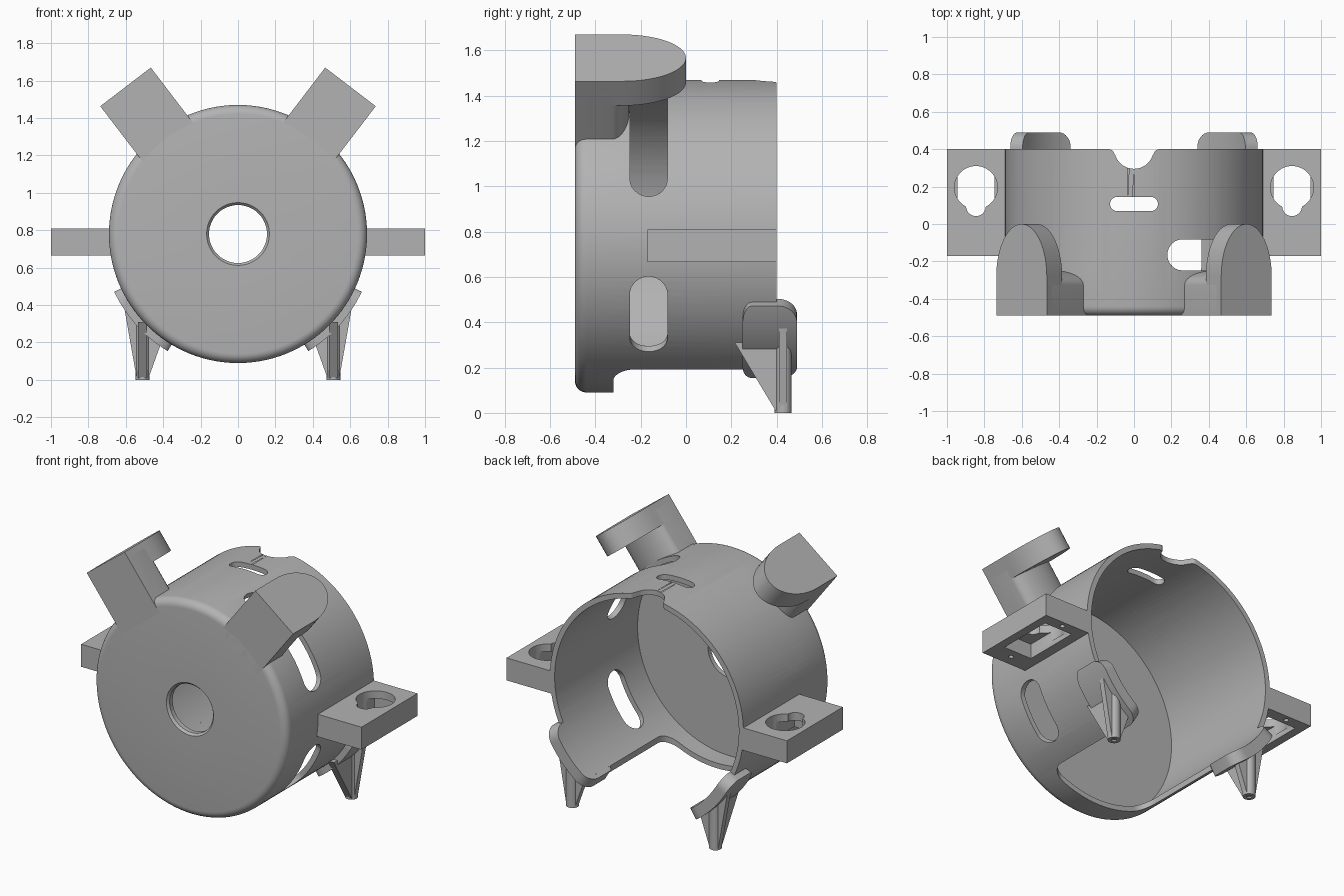
import bpy, bmesh
from math import sin, cos, pi, radians, sqrt
from mathutils import Matrix, Vector

cube = bpy.data.objects.get("Cube")
if cube:
    bpy.data.objects.remove(cube, do_unlink=True)

grey = bpy.data.materials.new("plain_grey")
grey.use_nodes = True
COLOR = (0.45, 0.45, 0.45, 1)
grey.diffuse_color = COLOR
grey.node_tree.nodes["Principled BSDF"].inputs["Base Color"].default_value = COLOR

CZ, R_OUT, R_IN = 0.78, 0.69, 0.657      # cup axis height and radii
FRONT, FLOOR, BACK = -0.49, -0.445, 0.40


def frame(x, y, z, origin=(0, 0, 0)):
    m = Matrix((x, y, z)).transposed().to_4x4()
    m.translation = Vector(origin)
    return m


PLAN = Matrix.Identity(4)                                     # x, y -> extrude z
FACE = frame((1, 0, 0), (0, 0, 1), (0, -1, 0), (0, 0, CZ))    # x, z -> extrude -y
SIDE = frame((0, 1, 0), (0, 0, 1), (1, 0, 0))                 # y, z -> extrude x
parts = []


def finish(name, bm, cutter=False):
    bmesh.ops.recalc_face_normals(bm, faces=bm.faces)
    me = bpy.data.meshes.new(name)
    bm.to_mesh(me)
    bm.free()
    me.materials.append(grey)
    ob = bpy.data.objects.new(name, me)
    bpy.context.scene.collection.objects.link(ob)
    if cutter:
        ob.hide_render = True
    else:
        parts.append(ob)
    return ob


def arc(cx, cy, r, a0, a1, n=12, ry=None):
    ry = ry or r
    angles = [radians(a0 + (a1 - a0) * i / n) for i in range(n + 1)]
    return [(cx + r * cos(a), cy + ry * sin(a)) for a in angles]


def circle(cx, cy, r, n=48):
    return arc(cx, cy, r, 0, 360, n)[:-1]


def prism(name, pts, z0, z1, m=PLAN, cutter=False, bevel=0, taper=1):
    bm = bmesh.new()
    low = [bm.verts.new(m @ Vector((x, y, z0))) for x, y in pts]
    top = [bm.verts.new(m @ Vector((x * taper, y * taper, z1))) for x, y in pts]
    bm.faces.new(low[::-1])
    bm.faces.new(top)
    for i in range(len(pts)):
        j = (i + 1) % len(pts)
        bm.faces.new((low[i], low[j], top[j], top[i]))
    if bevel:
        sharp = [e for e in bm.edges if e.calc_face_angle(0) > 0.6]
        bmesh.ops.bevel(bm, geom=sharp, offset=bevel, segments=4, profile=0.5,
                        affect='EDGES', clamp_overlap=True)
    return finish(name, bm, cutter)


def box(name, x0, x1, y0, y1, z0, z1, **kw):
    return prism(name, [(x0, y0), (x1, y0), (x1, y1), (x0, y1)], z0, z1, **kw)


def curved_strip(name, a0, a1, r0, r1, y_range, cutter=False, n=32):
    """Plate bent round the cup axis; y_range(distance from nearest end) -> y0, y1."""
    bm = bmesh.new()
    rings = []
    for i in range(n + 1):
        t = (1 - cos(pi * i / n)) / 2
        a = radians(a0 + (a1 - a0) * t)
        y0, y1 = y_range(min(t, 1 - t) * radians(abs(a1 - a0)) * R_OUT)
        rings.append([bm.verts.new((r * cos(a), y, CZ + r * sin(a)))
                      for r, y in ((r0, y0), (r1, y0), (r1, y1), (r0, y1))])
    for p, q in zip(rings, rings[1:]):
        for k in range(4):
            bm.faces.new((p[k], p[(k + 1) % 4], q[(k + 1) % 4], q[k]))
    bm.faces.new(rings[0])
    bm.faces.new(rings[-1])
    return finish(name, bm, cutter)


def cut(ob, *cutters, keep=False):
    for c in cutters:
        mod = ob.modifiers.new("cut", 'BOOLEAN')
        mod.operation, mod.solver, mod.object = 'DIFFERENCE', 'EXACT', c
        with bpy.context.temp_override(object=ob, active_object=ob):
            bpy.ops.object.modifier_apply(modifier=mod.name)
        if not keep:
            bpy.data.objects.remove(c, do_unlink=True)


def mirrored(ob, name, cutter=False):
    bm = bmesh.new()
    bm.from_mesh(ob.data)
    bm.transform(Matrix.Scale(-1, 4, (1, 0, 0)))
    return finish(name, bm, cutter)


# Cup: solid drum with a rounded front rim, then bored out
bm = bmesh.new()
rim = [(0, FRONT)] + arc(R_OUT - 0.05, FRONT + 0.05, 0.05, -90, 0, 6) + [(R_OUT, BACK), (0, BACK)]
outline = [bm.verts.new((r, y, CZ)) for r, y in rim]
edges = [bm.edges.new(p) for p in zip(outline, outline[1:])]
bmesh.ops.spin(bm, geom=outline + edges, cent=(0, 0, CZ), axis=(0, 1, 0),
               angle=2 * pi, steps=128, use_duplicate=False)
bmesh.ops.remove_doubles(bm, verts=bm.verts, dist=0.0001)
cup = finish("cup", bm)
bore = prism("bore", circle(0, 0, R_IN, 128), -0.7, -FLOOR, FACE, cutter=True)
cut(cup, bore, keep=True)

# Centre hole with a chamfered front edge
cut(cup, prism("hole", circle(0, 0, 0.155), 0.3, 0.6, FACE, cutter=True),
    prism("chamfer", circle(0, 0, 0.15), 0.47, 0.495, FACE, cutter=True, taper=1.15))

# Open bottom, top notch and small top slot
cut(cup,
    prism("bottom_opening", arc(-0.27, -0.23, 0.09, 180, 270) + arc(0.27, -0.23, 0.09, 270, 360)
          + [(0.36, 0.6), (-0.36, 0.6)], -0.1, 0.45, cutter=True),
    prism("notch", [(-0.135, 0.6)] + arc(-0.135, 0.37, 0.03, 90, 10, 5)
          + arc(0, 0.4, 0.105, 197, 343, 20) + arc(0.135, 0.37, 0.03, 170, 90, 5)
          + [(0.135, 0.6)], 1.2, 1.7, cutter=True),
    prism("top_slot", arc(-0.09, 0.107, 0.038, 90, 270) + arc(0.09, 0.107, 0.038, -90, 90),
          1.2, 1.7, cutter=True))


# Long rounded slots round each side of the wall
def slot_range(d, mid=-0.165, r=0.083):
    h = r if d >= r else max(sqrt(r * r - (r - d) ** 2), 0.002)
    return mid - h, mid + h


for a0, a1 in ((14.7, 75), (-47.6, -15)):
    slot = curved_strip("slot", a0, a1, 0.6, 0.78, slot_range, cutter=True)
    cut(cup, slot, mirrored(slot, "slot_mirror", cutter=True))

# Hooked arms: radial stem and overhanging rounded cap
a = radians(52.6)
ARM = frame((sin(a), 0, -cos(a)), (0, 1, 0), (cos(a), 0, sin(a)), (0, 0, CZ))
W = 0.17
stem = prism("left_arm_stem", [(-W, FRONT), (W, FRONT)]
             + arc(0, -0.325, W, 0, 180, 16, ry=0.075), 0.58, 0.95, ARM, bevel=0.02)
cut(stem, bore, keep=True)
cap = prism("left_arm_cap", [(-W, FRONT), (W, FRONT)]
            + arc(0, -0.28, W, 0, 180, 28, ry=0.28), 0.855, 0.99, ARM, bevel=0.03)

# Side mounting blocks with keyholes, hollow underneath
block = box("left_mount", 0.62, 1.0, -0.17, BACK, 0.665, 0.81, bevel=0.012)
cut(block, bore, keep=True)
cut(block,
    box("pocket", 0.745, 0.945, -0.04, 0.325, 0.5, 0.76, cutter=True),
    prism("keyhole", circle(0.845, 0.195, 0.115), 0.7, 0.9, cutter=True),
    prism("key_slot", arc(0.845, 0.095, 0.053, 180, 360) + [(0.898, 0.2), (0.792, 0.2)],
          0.7, 0.9, cutter=True),
    *[prism("screw_hole", circle(0.845, y, 0.015, 16), 0.5, 0.72, cutter=True)
      for y in (-0.1, 0.362)])


# Foot pads wrapped on the back of the cup wall
def pad_range(d, r=0.08):
    drop = r - sqrt(r * r - (r - d) ** 2) if d < r else 0
    return 0.25 + 0.5 * drop, 0.49 - drop


pad = curved_strip("left_foot_pad", -59, -25, R_IN, 0.73, pad_range)

# Foot: hollow post with a front fin and side fins
LX, LY = 0.51, 0.428
post = prism("left_foot_post", circle(LX, LY, 0.037, 24), 0, 0.31)
cut(post, prism("post_bore", circle(LX, LY, 0.016, 16), -0.1, 0.15, cutter=True))
front_fin = prism("left_foot_front_fin", [(0.395, 0.01), (LY, 0.01), (LY, 0.31), (0.215, 0.31)],
                  LX - 0.024, LX + 0.024, SIDE)
side_fin = prism("left_foot_side_fin", [(0.478, 0.01 - CZ), (0.542, 0.01 - CZ),
                 (0.608, 0.385 - CZ), (0.41, 0.2 - CZ)], -LY - 0.018, -LY + 0.018, FACE)

for ob in (stem, cap, block, pad, post, front_fin, side_fin):
    mirrored(ob, ob.name.replace("left", "right"))
bpy.data.objects.remove(bore, do_unlink=True)

# Smooth curved surfaces, keep sharp edges
bpy.ops.object.select_all(action='DESELECT')
for ob in parts:
    ob.select_set(True)
bpy.context.view_layer.objects.active = cup
bpy.ops.object.shade_smooth_by_angle(angle=radians(32))
